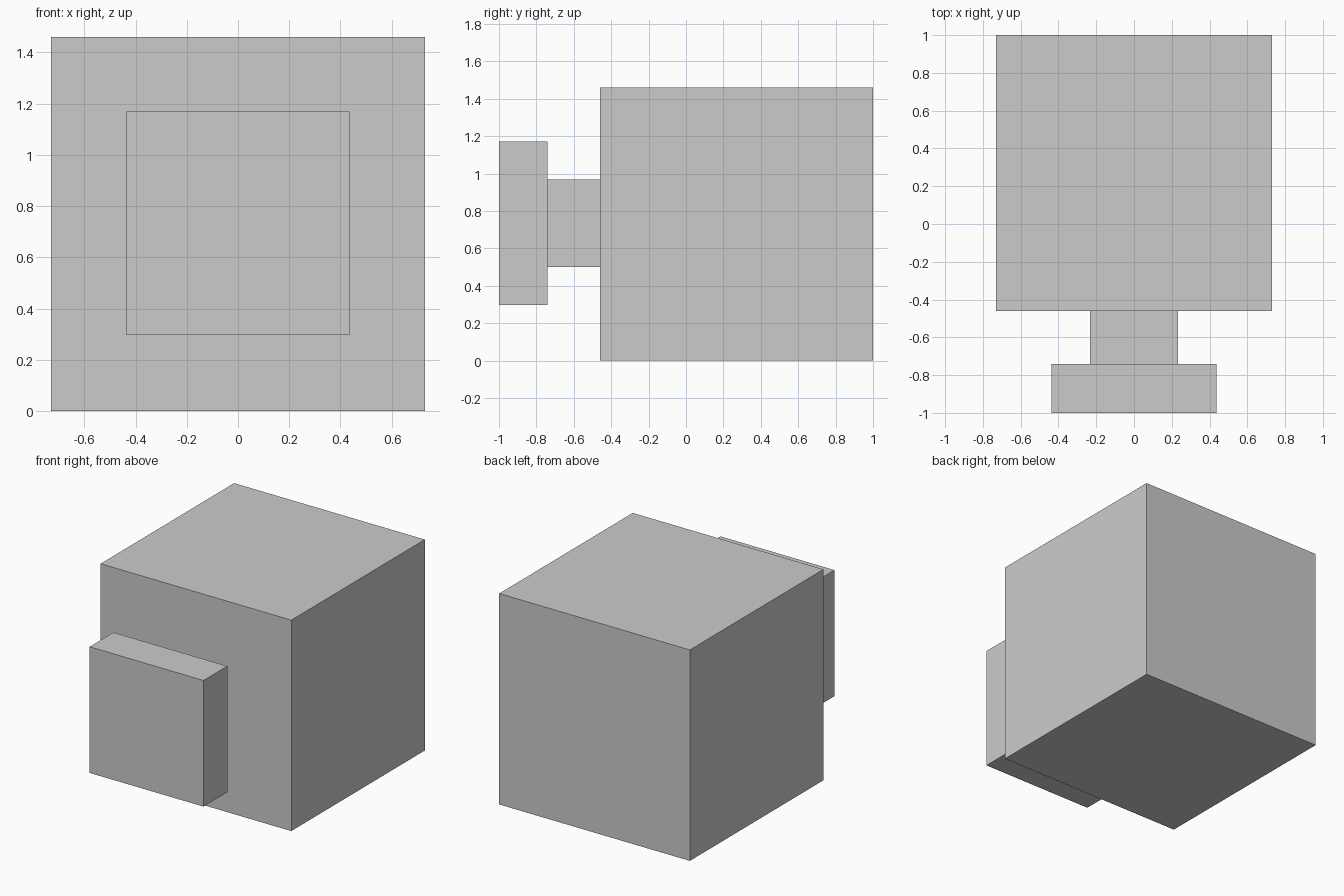
import bpy

if "Cube" in bpy.data.objects:
    bpy.data.objects.remove(bpy.data.objects["Cube"])


def box(name, half_width, y0, y1, z0, z1):
    """Flat-faced box, centred on x, spanning the given y and z ranges."""
    bpy.ops.mesh.primitive_cube_add(size=1, location=(0, (y0 + y1) / 2, (z0 + z1) / 2))
    obj = bpy.context.object
    obj.name = name
    obj.scale = (2 * half_width, y1 - y0, z1 - z0)
    bpy.ops.object.transform_apply(location=False, rotation=False, scale=True)
    return obj


# Large cube body
box("body", 0.73, -0.46, 1.0, 0.0, 1.46)
# Square neck joining the body and the front plate
box("neck", 0.232, -0.74, -0.46, 0.50, 0.967)
# Square front plate
box("front_plate", 0.436, -1.0, -0.74, 0.297, 1.17)
